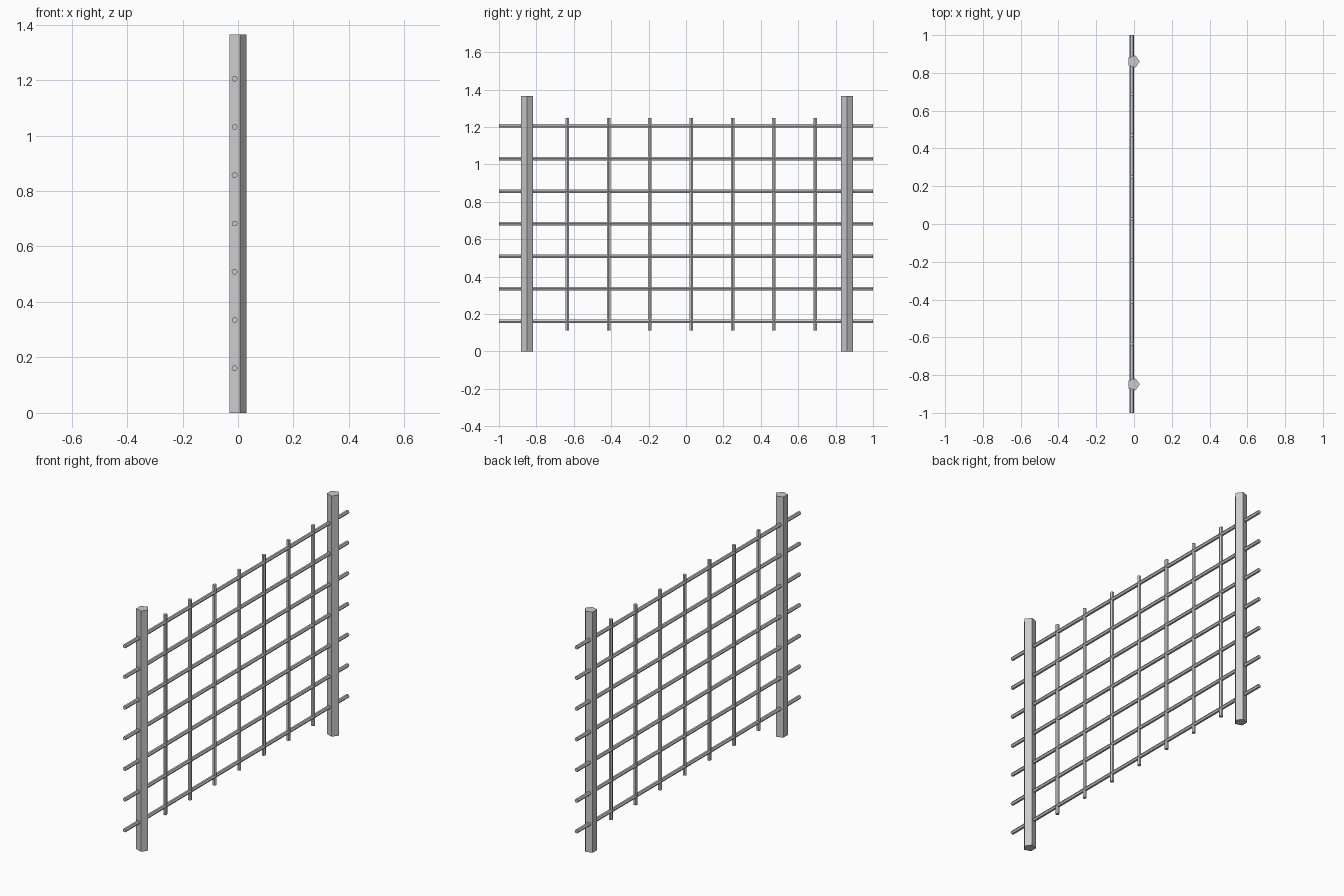
import bpy
from math import radians

if "Cube" in bpy.data.objects:
    bpy.data.objects.remove(bpy.data.objects["Cube"])

POST_R, POST_H = 0.0337, 1.365
ROD_R, ROD_X = 0.0108, -0.012


def prism(name, sides, radius, length, loc, rot=(0, 0, 0), spin=0.0):
    """Flat-sided bar; a mesh spin turns the profile about its own axis."""
    bpy.ops.mesh.primitive_cylinder_add(vertices=sides, radius=radius,
                                        depth=length, location=loc)
    ob = bpy.context.object
    ob.name = name
    from_axis = ob.data
    for v in from_axis.vertices:
        # primitive starts its profile at +y: turn the first corner to +x
        x, y = v.co.x, v.co.y
        v.co.x, v.co.y = y, -x
    ob.rotation_euler = (rot[0], rot[1], rot[2] + spin)
    return ob


# Five-sided end posts, corner towards +x
for side, y in (("left", -0.849), ("right", 0.860)):
    prism(f"post_{side}", 5, POST_R, POST_H, (-0.003, y, POST_H / 2))

# Horizontal rails running the full length through the posts
for i in range(7):
    prism(f"rail_{i + 1}", 6, ROD_R, 2.0, (ROD_X, 0, 0.161 + 0.174 * i),
          rot=(radians(90), 0, 0))

# Upright bars crossing the rails
for i in range(7):
    prism(f"upright_bar_{i + 1}", 6, ROD_R, 1.136,
          (ROD_X, -0.634 + 0.2207 * i, 0.68))
